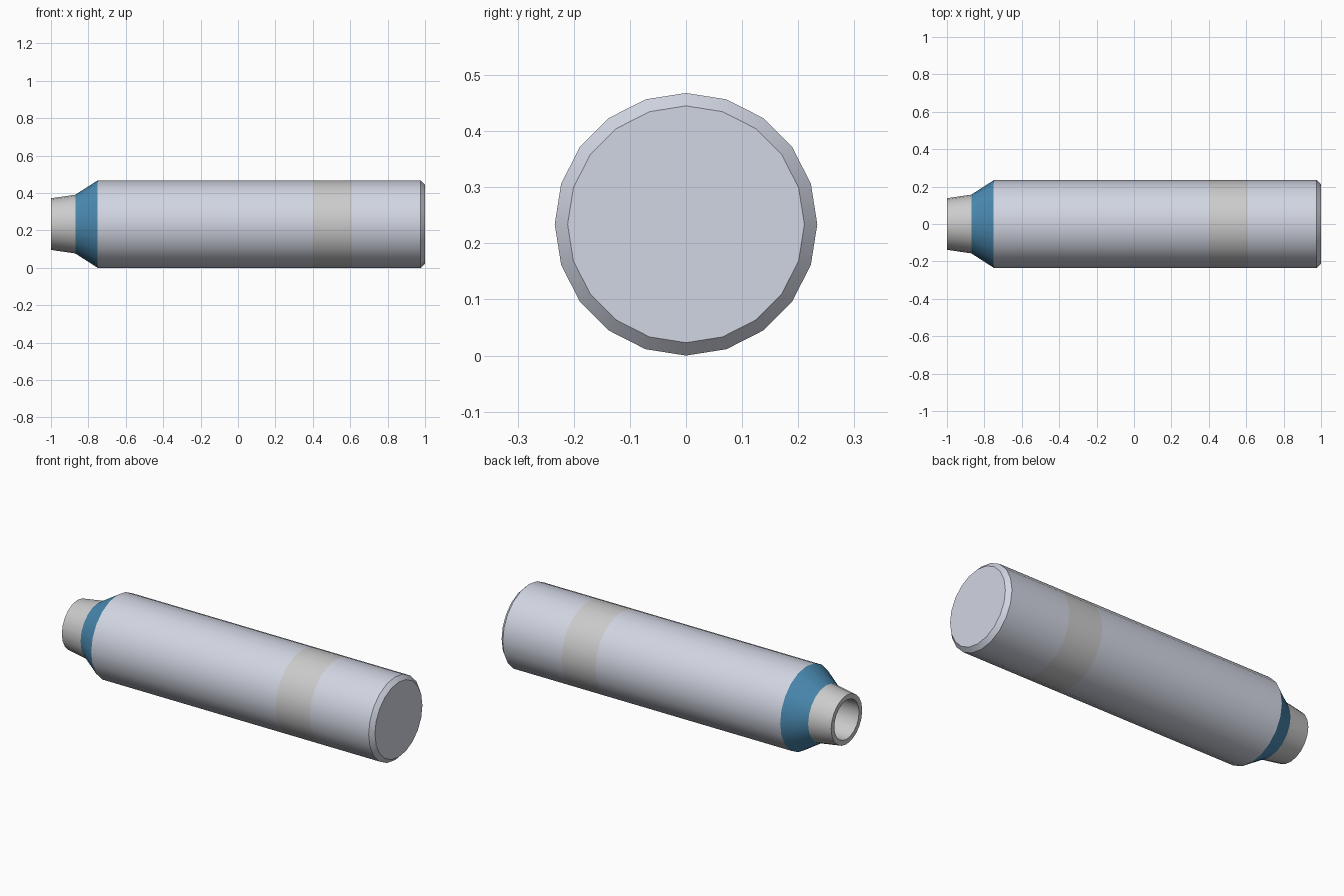
import bpy, bmesh, math

if "Cube" in bpy.data.objects:
    bpy.data.objects.remove(bpy.data.objects["Cube"])

SIDES = 20
AXIS_Z = 0.234
R = 0.234


def material(name, rgb):
    m = bpy.data.materials.new(name)
    m.diffuse_color = (*rgb, 1)
    m.use_nodes = True
    m.node_tree.nodes["Principled BSDF"].inputs["Base Color"].default_value = m.diffuse_color
    return m


def lathe(name, profile, mat=None, cap_start=False, cap_end=False):
    """Revolve (x, radius) points around the x axis; optionally cap the first or last ring."""
    bm = bmesh.new()
    angles = [2 * math.pi * i / SIDES for i in range(SIDES)]
    rings = [[bm.verts.new((x, r * math.sin(a), r * math.cos(a))) for a in angles]
             for x, r in profile]
    for a, b in zip(rings, rings[1:]):
        for i in range(SIDES):
            j = (i + 1) % SIDES
            bm.faces.new((a[i], b[i], b[j], a[j]))
    if cap_start:
        bm.faces.new(rings[0])
    if cap_end:
        bm.faces.new(rings[-1][::-1])
    mesh = bpy.data.meshes.new(name)
    bm.to_mesh(mesh)
    bm.free()
    obj = bpy.data.objects.new(name, mesh)
    obj.location.z = AXIS_Z
    bpy.context.collection.objects.link(obj)
    if mat:
        mesh.materials.append(mat)
    bpy.context.view_layer.objects.active = obj
    obj.select_set(True)
    bpy.ops.object.shade_smooth_by_angle(angle=math.radians(30))
    obj.select_set(False)
    return obj


silver = material("silver", (0.64, 0.67, 0.76))
blue = material("blue", (0.07, 0.26, 0.45))

# hollow nozzle: bore floor, bore wall, rim, outer taper
lathe("nozzle", [(-0.80, 0.11), (-1.0, 0.11), (-1.0, 0.138), (-0.87, 0.157)], cap_start=True)
# coloured shoulder cone
lathe("shoulder", [(-0.87, 0.157), (-0.75, R)], blue)
# main barrel, flush grey band and chamfered end
lathe("barrel", [(-0.75, R), (0.40, R)], silver)
lathe("band", [(0.40, R), (0.61, R)])
lathe("end_cap", [(0.61, R), (0.977, R), (1.0, 0.211)], silver, cap_end=True)
